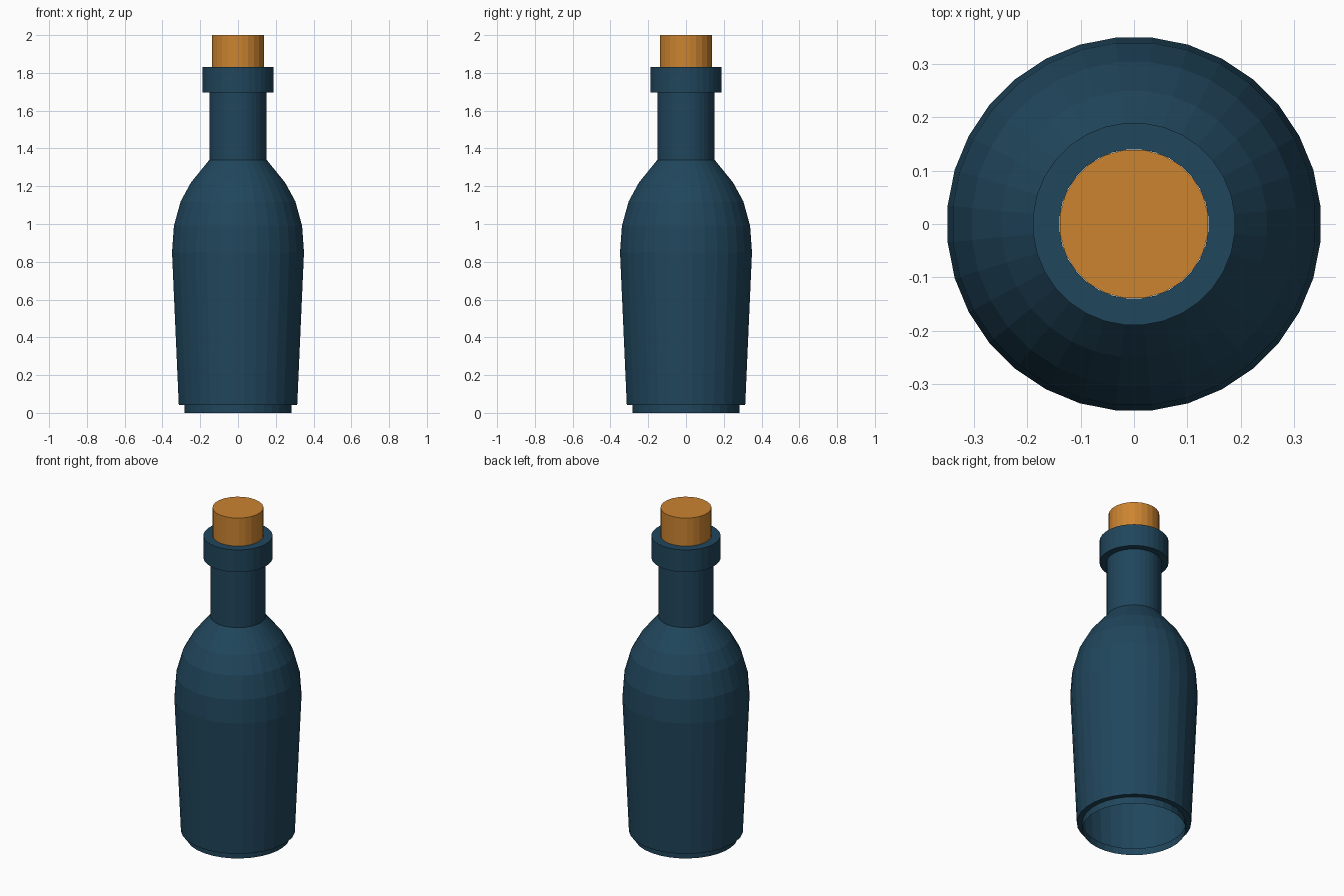
import bpy, bmesh
from math import pi, cos, sin

if "Cube" in bpy.data.objects:
    bpy.data.objects.remove(bpy.data.objects["Cube"])


def material(name, color):
    mat = bpy.data.materials.new(name)
    mat.diffuse_color = color
    mat.use_nodes = True
    mat.node_tree.nodes["Principled BSDF"].inputs["Base Color"].default_value = mat.diffuse_color
    return mat


def lathe(name, profile, sides, mat, cap_top=False):
    """Revolve (radius, z) points around z with flat facets."""
    bm = bmesh.new()
    rings = []
    for r, z in profile:
        ring = []
        for i in range(sides):
            a = 2 * pi * (i + 0.5) / sides
            ring.append(bm.verts.new((r * cos(a), r * sin(a), z)))
        rings.append(ring)
    for low, high in zip(rings, rings[1:]):
        for i in range(sides):
            j = (i + 1) % sides
            bm.faces.new((low[i], low[j], high[j], high[i]))
    if cap_top:
        bm.faces.new(rings[-1])
    mesh = bpy.data.meshes.new(name)
    bm.to_mesh(mesh)
    bm.free()
    mesh.materials.append(mat)
    obj = bpy.data.objects.new(name, mesh)
    bpy.context.collection.objects.link(obj)
    return obj


glass = material("blue_glass", (0.0145, 0.061, 0.107, 1))
cork = material("cork", (0.6, 0.23, 0.03, 1))

# Glass shell: open foot ring, tapered body, rounded shoulder, neck and lip
lathe("bottle", [
    (0.285, 0.0), (0.285, 0.042), (0.315, 0.042),
    (0.351, 0.85), (0.341, 0.99), (0.305, 1.12), (0.25, 1.22),
    (0.152, 1.34), (0.152, 1.695),
    (0.19, 1.695), (0.19, 1.83), (0.14, 1.83),
], 32, glass)

# Stopper
lathe("stopper", [(0.14, 1.80), (0.14, 2.0)], 24, cork, cap_top=True)
